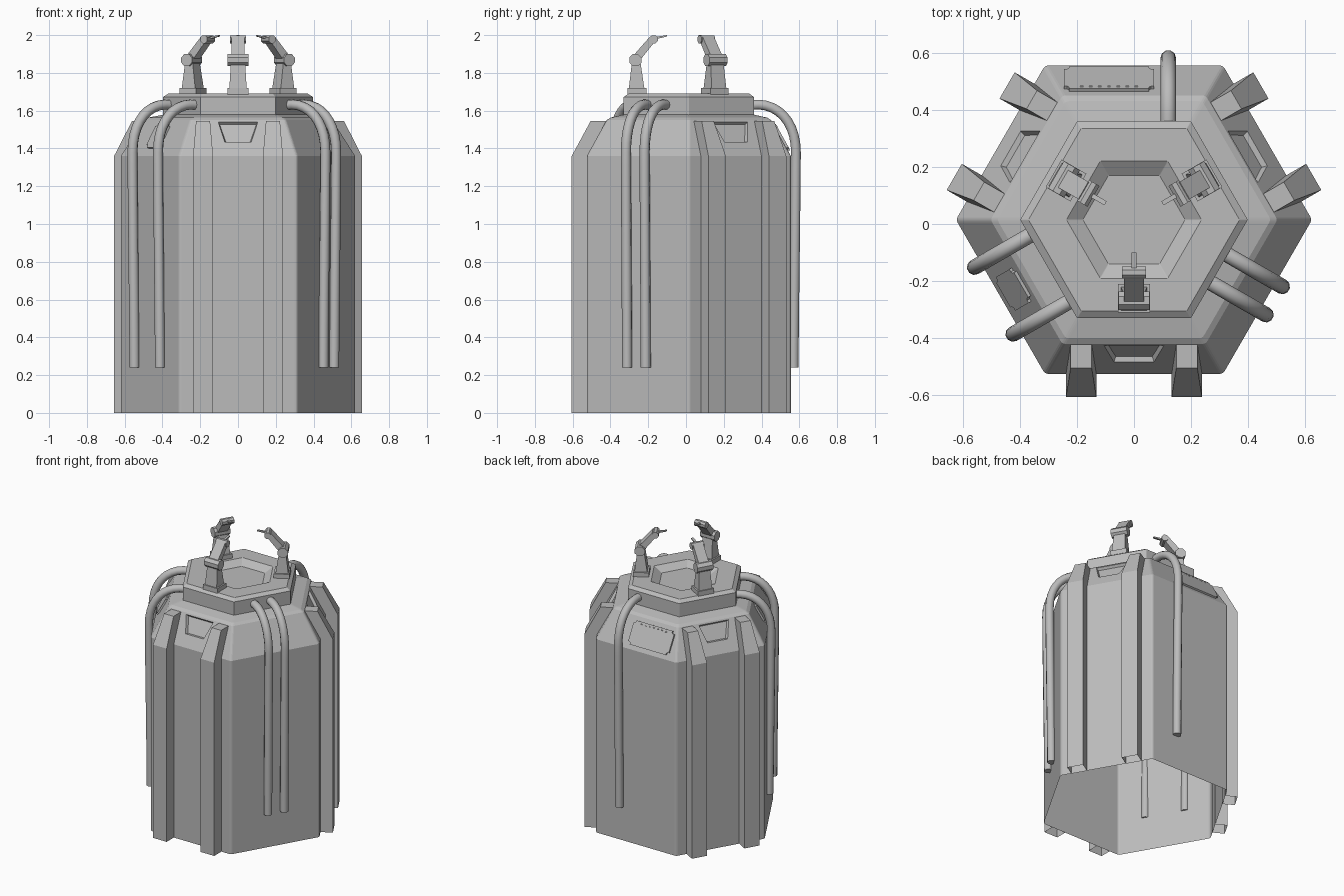
import bpy, bmesh, math
from mathutils import Matrix, Vector

cube = bpy.data.objects.get("Cube")
if cube:
    bpy.data.objects.remove(cube, do_unlink=True)

GREY = (0.5, 0.5, 0.5, 1)
mat = bpy.data.materials.new("plain_grey")
mat.use_nodes = True
mat.diffuse_color = GREY
mat.node_tree.nodes["Principled BSDF"].inputs["Base Color"].default_value = GREY

CY = 0.015  # y of the hexagon axis


def place(obj, turn=0):
    """Link an object built facing -y and turn it about the hexagon axis."""
    bpy.context.collection.objects.link(obj)
    obj.data.materials.append(mat)
    obj.matrix_world = Matrix.Translation((0, CY, 0)) @ Matrix.Rotation(math.radians(turn), 4, "Z")
    return obj


def finish(name, bm, turn=0):
    bmesh.ops.recalc_face_normals(bm, faces=bm.faces)
    mesh = bpy.data.meshes.new(name)
    bm.to_mesh(mesh)
    bm.free()
    return place(bpy.data.objects.new(name, mesh), turn)


def hex_loft(bm, rings, r=0.02, cap=True):
    """Loft rounded hexagons given as (apothem, z)."""
    loops = []
    for a, z in rings:
        loop = []
        for k in range(6):
            corner = math.radians(60 * k)
            reach = (a - r) / math.cos(math.pi / 6)
            for s in (-30, -10, 10, 30):
                ang = corner + math.radians(s)
                loop.append(bm.verts.new((reach * math.cos(corner) + r * math.cos(ang),
                                          reach * math.sin(corner) + r * math.sin(ang), z)))
        loops.append(loop)
    for lo, hi in zip(loops, loops[1:]):
        for i in range(len(lo)):
            j = (i + 1) % len(lo)
            bm.faces.new((lo[i], lo[j], hi[j], hi[i]))
    if cap:
        bm.faces.new(loops[-1])


def side_profile(name, pts, turn=0, t=0, open_base=False):
    """Solid from (distance, z, half width) points, offset sideways by t."""
    bm = bmesh.new()
    left = [bm.verts.new((t - w, -d, z)) for d, z, w in pts]
    right = [bm.verts.new((t + w, -d, z)) for d, z, w in pts]
    bm.faces.new(left)
    bm.faces.new(right[::-1])
    for i in range(len(pts)):
        j = (i + 1) % len(pts)
        if not (open_base and pts[i][1] == 0 and pts[j][1] == 0):
            bm.faces.new((left[i], right[i], right[j], left[j]))
    return finish(name, bm, turn)


def octagon(d, z, r, w):
    return [(d + r * math.cos(math.radians(a)), z + r * math.sin(math.radians(a)), w)
            for a in (22.5 + 45 * k for k in range(8))]


# Shell, open underneath, with a tapered recess on three shoulder faces
WALL, SHOULDER, NECK = (0.54, 1.36), (0.435, 1.55), (0.34, 1.58)


def on_slope(z):
    f = (z - WALL[1]) / (SHOULDER[1] - WALL[1])
    return WALL[0] + f * (SHOULDER[0] - WALL[0])


bm = bmesh.new()
hex_loft(bm, [(WALL[0], 0), WALL, SHOULDER, (0.415, 1.563), NECK], cap=False)
bmesh.ops.recalc_face_normals(bm, faces=bm.faces)
bm.faces.ensure_lookup_table()
slopes = [f for f in bm.faces if 1.4 < f.calc_center_median().z < 1.5 and f.calc_area() > 0.05]
for turn in (0, 120, 240):
    rot = Matrix.Rotation(math.radians(turn), 3, "Z")
    out = rot @ Vector((0, -1, 0))
    face = max(slopes, key=lambda f: f.calc_center_median().dot(out))
    bmesh.ops.inset_individual(bm, faces=[face], thickness=0.03)
    mid = face.calc_center_median().z
    for v in face.verts:
        p = rot.inverted() @ v.co
        top = p.z > mid
        z = 1.54 if top else 1.435
        x = math.copysign(0.105 if top else 0.07, p.x)
        v.co = rot @ Vector((x, -on_slope(z), z))
    bm.normal_update()
    bmesh.ops.inset_individual(bm, faces=[face], thickness=0.01, depth=-0.018)
finish("shell", bm)

# Raised cap with a sunken hexagonal hatch
bm = bmesh.new()
hex_loft(bm, [(0.345, 1.575), (0.345, 1.672), (0.32, 1.69), (0.205, 1.69),
              (0.155, 1.655)], r=0.004)
finish("cap", bm)

for turn in (0, 120, 240):
    # Pair of tapered ribs
    for t in (-0.185, 0.185):
        side_profile("rib", [(0.62, 0, 0.053), (0.62, 1.36, 0.053), (0.52, 1.545, 0.037),
                             (0.435, 1.545, 0.037), (0.538, 1.36, 0.053), (0.538, 0, 0.053)],
                     turn, t, open_base=True)
    # Jointed arm
    side_profile("arm_base", [(0.325, 1.685, 0.056), (0.325, 1.72, 0.056),
                              (0.225, 1.72, 0.056), (0.225, 1.685, 0.056)], turn)
    side_profile("arm_column", [(0.318, 1.715, 0.046), (0.302, 1.85, 0.038),
                                (0.255, 1.85, 0.038), (0.235, 1.715, 0.046)], turn)
    side_profile("arm_elbow", octagon(0.283, 1.868, 0.035, 0.055), turn)
    side_profile("arm_forearm", [(0.3, 1.885, 0.035), (0.205, 1.993, 0.035),
                                 (0.178, 1.968, 0.035), (0.262, 1.862, 0.035)], turn)
    side_profile("arm_head", octagon(0.185, 1.978, 0.023, 0.042), turn)
    side_profile("arm_finger", [(0.18, 1.977, 0.008), (0.18, 1.99, 0.008),
                                (0.115, 2.0, 0.008), (0.115, 1.993, 0.008)], turn)


# Hoses curving out of the cap and down the wall
def hose(turn, t):
    curve = bpy.data.curves.new("hose", "CURVE")
    curve.dimensions = "3D"
    curve.bevel_depth = 0.027
    curve.bevel_resolution = 3
    curve.resolution_u = 10
    curve.use_fill_caps = True
    spline = curve.splines.new("BEZIER")
    spline.bezier_points.add(2)
    path = [((0.33, 1.63), (0.3, 1.63), (0.47, 1.65)),
            ((0.567, 1.38), (0.567, 1.54), (0.567, 1.2)),
            ((0.555, 0.24), (0.556, 0.5), (0.555, 0.2))]
    for bp, (co, h1, h2) in zip(spline.bezier_points, path):
        bp.handle_left_type = bp.handle_right_type = "FREE"
        bp.co, bp.handle_left, bp.handle_right = [(t, -d, z) for d, z in (co, h1, h2)]
    place(bpy.data.objects.new("hose", curve), turn)


for turn, t in ((60, 0.057), (60, -0.057), (-60, 0.135), (-60, -0.135), (180, -0.12)):
    hose(turn, t)


# Raised plates lying on the shoulder
def plate(name, turn, t, half, z0, z1, lift=0.012):
    bm = bmesh.new()
    n = Vector((0, -(SHOULDER[1] - WALL[1]), WALL[0] - SHOULDER[0])).normalized()
    quad = [(t - half, z0), (t + half, z0), (t + half, z1), (t - half, z1)]
    face = bm.faces.new([bm.verts.new((x, -on_slope(z), z)) for x, z in quad])
    bmesh.ops.bevel(bm, geom=face.verts[:], offset=0.018, segments=3, affect="VERTICES")
    base = bm.faces[:]
    top = bmesh.ops.extrude_face_region(bm, geom=base)["geom"]
    bmesh.ops.translate(bm, verts=[v for v in top if isinstance(v, bmesh.types.BMVert)],
                        vec=n * lift)
    finish(name, bm, turn)


plate("back_plate", 180, 0.0875, 0.158, 1.385, 1.525)
plate("side_plate", -60, 0, 0.068, 1.4, 1.53)

# Hinge studs along the top of the back plate
for k in range(7):
    d, z = on_slope(1.515) + 0.01, 1.515
    side_profile("stud", octagon(d, z, 0.006, 0.006), 180, 0.0875 + (k - 3) * 0.032)

# Smooth the round hoses only
for obj in bpy.context.scene.objects:
    if obj.type == "CURVE" and obj.name.startswith("hose"):
        for spline in obj.data.splines:
            spline.use_smooth = True
